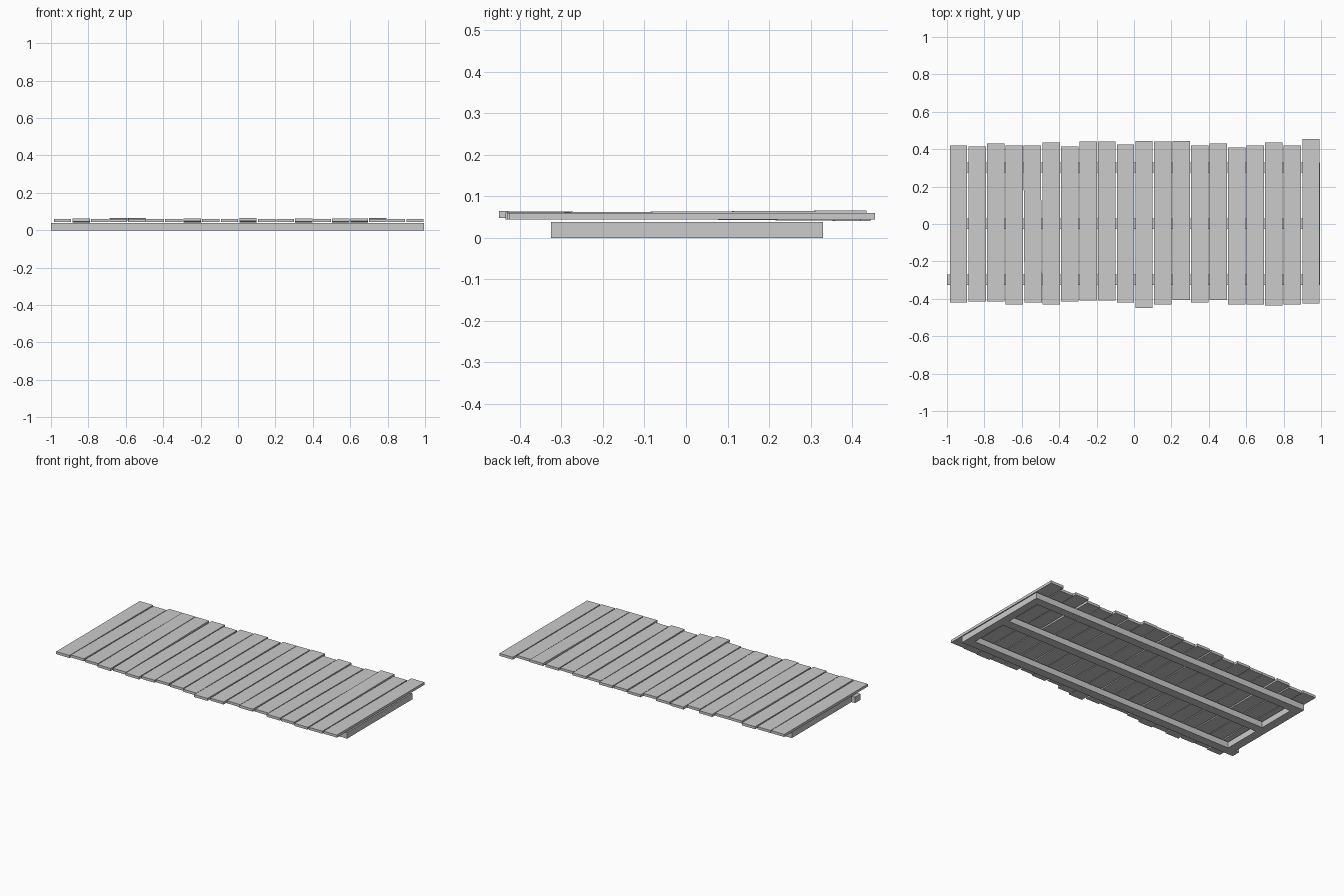
import bpy
import math

cube = bpy.data.objects.get("Cube")
if cube:
    bpy.data.objects.remove(cube, do_unlink=True)

grey = bpy.data.materials.new("weathered_grey")
grey.use_nodes = True
colour = (0.6, 0.6, 0.6, 1)
grey.diffuse_color = colour
grey.node_tree.nodes["Principled BSDF"].inputs["Base Color"].default_value = colour


def board(name, low, high, tilt=0, yaw=0):
    """Box between two corners, optionally tilted lengthwise and turned."""
    centre = [(a + b) / 2 for a, b in zip(low, high)]
    bpy.ops.mesh.primitive_cube_add(size=1, location=centre)
    obj = bpy.context.object
    obj.name = name
    obj.scale = [b - a for a, b in zip(low, high)]
    obj.rotation_euler = (tilt, 0, yaw)
    obj.data.materials.append(grey)
    return obj


# Long rails under the deck
BEAM_TOP = 0.038
for name, x0, x1, y0, y1 in (
    ("front_rail", -1.0, 0.945, -0.325, -0.27),
    ("middle_rail", -0.92, 0.945, -0.027, 0.029),
    ("back_rail", -0.975, 0.995, 0.276, 0.33),
):
    board(name, (x0, y0, 0), (x1, y1, BEAM_TOP))

# Cross beams closing the two ends
board("left_end_beam", (0.945, -0.325, 0), (0.995, 0.276, BEAM_TOP))
board("right_end_beam", (-0.975, -0.27, 0), (-0.92, 0.276, BEAM_TOP))

# Uneven deck planks: reach toward the front and the back, in hundredths
front = (42, 41.5, 41.5, 43, 42, 43, 41.5, 41, 41, 42,
         45, 43, 40.5, 42, 40.5, 43, 43, 43.5, 43, 42.5)
back = (42, 41.5, 43, 42, 42, 43.5, 41.5, 44, 44, 42.5,
        44.5, 44, 44.5, 42, 43, 41, 42, 43.5, 42, 45.5)
raised_front = (1, 7, 10, 13, 15, 16)
raised_back = (3, 4, 17)
PITCH = 0.0992
for i, (f, b) in enumerate(zip(front, back)):
    x = -0.985 + i * PITCH
    tilt = yaw = lift = 0
    if i in raised_front:
        tilt = math.radians(-0.5)
    elif i in raised_back:
        tilt, lift = math.radians(0.35), 0.003
    if i == 4:
        yaw = math.radians(0.4)
    board(f"plank_{i + 1}", (x, -f / 100, 0.0445 + lift),
          (x + PITCH - 0.006, b / 100, 0.0605 + lift), tilt, yaw)
